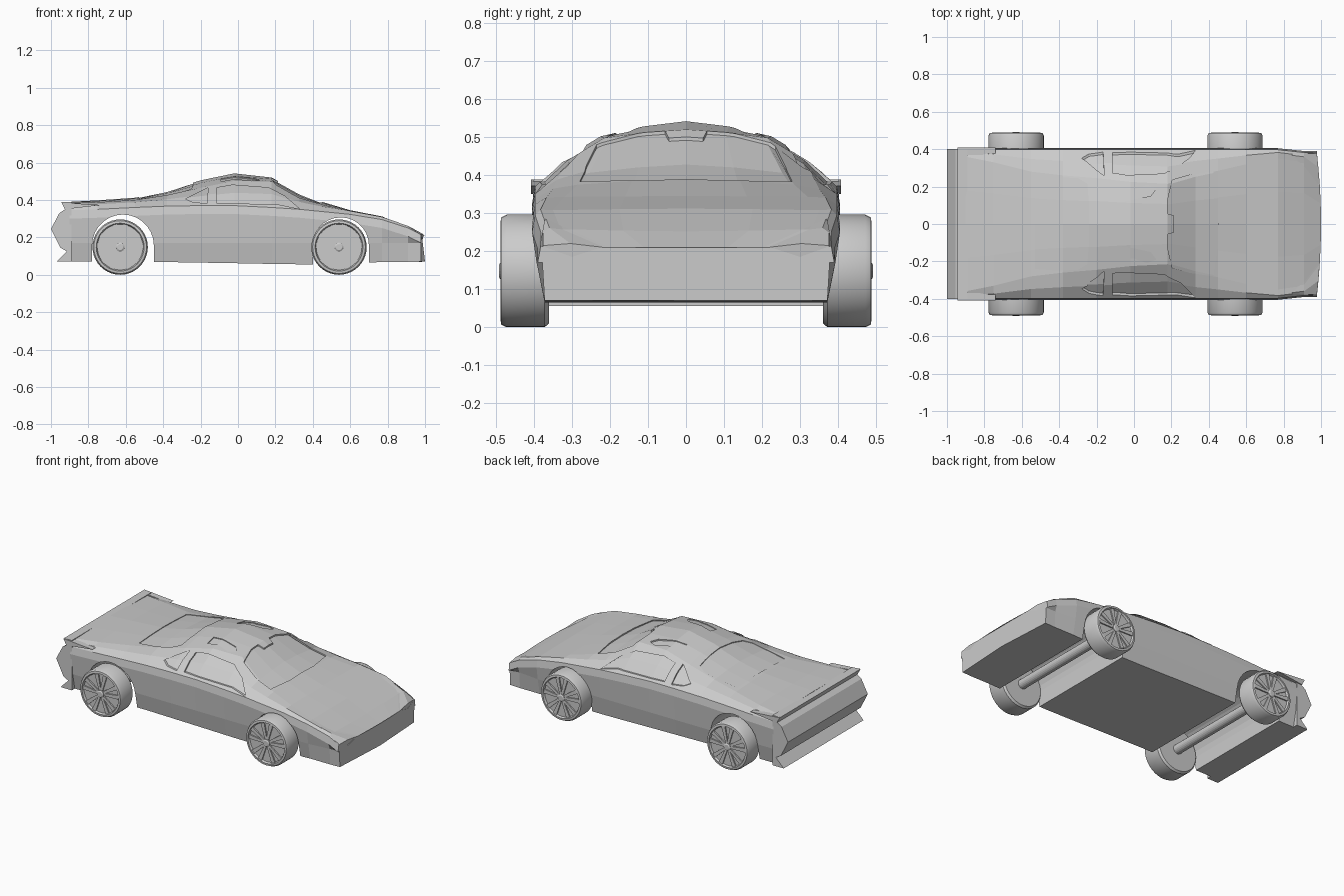
import bpy, bmesh, math
from mathutils import Vector, Matrix

if "Cube" in bpy.data.objects:
    bpy.data.objects.remove(bpy.data.objects["Cube"], do_unlink=True)


def finish(name, bm):
    bmesh.ops.remove_doubles(bm, verts=bm.verts, dist=1e-5)
    bmesh.ops.recalc_face_normals(bm, faces=bm.faces)
    mesh = bpy.data.meshes.new(name)
    bm.to_mesh(mesh)
    bm.free()
    obj = bpy.data.objects.new(name, mesh)
    bpy.context.collection.objects.link(obj)
    return obj


def prism(name, outlines, axis, lo, hi):
    """Extrude 2D outlines along one axis; the other two axes keep x, y, z order."""
    bm = bmesh.new()
    for outline in outlines:
        verts = []
        for p in outline:
            co = list(p)
            co.insert(axis, lo)
            verts.append(bm.verts.new(co))
        face = bm.faces.new(verts)
        out = bmesh.ops.extrude_face_region(bm, geom=[face])
        shift = Vector((0, 0, 0))
        shift[axis] = hi - lo
        moved = [g for g in out["geom"] if isinstance(g, bmesh.types.BMVert)]
        bmesh.ops.translate(bm, verts=moved, vec=shift)
    return finish(name, bm)


def lathe(name, profile, center, side=1, steps=32):
    """Turn (radius, y) points about a sideways axle."""
    bm = bmesh.new()
    verts = [bm.verts.new((r, side * y, 0)) for r, y in profile]
    edges = [bm.edges.new(pair) for pair in zip(verts, verts[1:])]
    bmesh.ops.spin(bm, geom=verts + edges, cent=(0, 0, 0), axis=(0, 1, 0),
                   angle=math.tau, steps=steps, use_duplicate=False)
    obj = finish(name, bm)
    obj.data.transform(Matrix.Translation(center))
    return obj


def boolean(obj, cutter, operation):
    mod = obj.modifiers.new("cut", 'BOOLEAN')
    mod.operation, mod.solver, mod.object = operation, 'EXACT', cutter
    bpy.context.view_layer.objects.active = obj
    bpy.ops.object.modifier_apply(modifier=mod.name)


# Body stations: x, floor z, centre top z, shoulder z, roof edge y, roof edge z
STATIONS = [
    (-.90, .07, .390, .345, .36, .383),
    (-.75, .07, .398, .350, .33, .388),
    (-.55, .068, .412, .360, .28, .400),
    (-.38, .068, .447, .367, .26, .425),
    (-.20, .065, .505, .370, .245, .465),
    (-.02, .062, .542, .370, .225, .502),
    (.18, .058, .520, .360, .215, .498),
    (.33, .056, .437, .350, .26, .412),
    (.45, .056, .390, .338, .285, .375),
    (.60, .062, .345, .323, .32, .343),
    (.77, .068, .312, .295, .35, .308),
    (.91, .068, .252, .250, .33, .258),
    (1.0, .07, .210, .215, .22, .210),
]


def section(x, floor, top, shoulder, edge_y, edge_z, inset):
    width = .405 if x < .9 else .39
    low = min(.17, shoulder - .04)
    half = [(0, floor), (.372, floor), (width - .012, low), (width, shoulder - .045),
            (width - .008, shoulder),
            ((width + edge_y) / 2 + .005, (shoulder + edge_z) / 2 + .008),
            (edge_y, edge_z), (edge_y * .5, top - (top - edge_z) * .35), (0, top)]
    ring = half + [(-y, z) for y, z in reversed(half[1:-1])]
    points = []
    for y, z in ring:
        p = Vector((y, z))
        p += (Vector((0, .2)) - p).normalized() * inset
        sweep = .15 * y * y if x > .95 else 0
        points.append((x - sweep, p.x, p.y))
    return points


def hull(name, inset=0):
    bm = bmesh.new()
    rings = [[bm.verts.new(p) for p in section(*s, inset)] for s in STATIONS]
    for a, b in zip(rings, rings[1:]):
        for i in range(len(a)):
            j = (i + 1) % len(a)
            bm.faces.new((a[i], a[j], b[j], b[i]))
    bm.faces.new(rings[0])
    bm.faces.new(rings[-1])
    return finish(name, bm)


body = hull("body")

# Stepped tail with lip, pointed bumper and diffuser
tail = [(-.89, .07), (-.97, .07), (-.915, .125), (-.95, .145), (-1, .245),
        (-.955, .33), (-.925, .35), (-.945, .388), (-.89, .388)]
prism("tail", [tail], 1, -.402, .402)
for side, label in ((1, "left"), (-1, "right")):
    fin = [(-.945, .388), (-.925, .35), (-.74, .372)]
    prism(label + "_rear_fin", [fin], 1, side * .37, side * .408)

# Wheel arches open across the whole underside
for x, r in ((-.615, .165), (.55, .15)):
    arc = [(x + r * math.cos(i * math.pi / 14), .157 + r * math.sin(i * math.pi / 14))
           for i in range(15)]
    arch = prism("arch_cutter", [arc + [(x - r, 0), (x + r, 0)]], 1, -.6, .6)
    boolean(body, arch, 'DIFFERENCE')
    bpy.data.objects.remove(arch, do_unlink=True)


def panel(name, outline, axis, lo, hi, depth=.009):
    """Sink a panel into the body surface."""
    cutter = prism("panel_cutter", [outline], axis, lo, hi)
    sunk = hull(name, depth)
    boolean(sunk, cutter, 'INTERSECT')
    boolean(body, cutter, 'DIFFERENCE')
    bpy.data.objects.remove(cutter, do_unlink=True)


def both(half):
    return half + [(x, -y) for x, y in reversed(half)]


# Windscreen and engine cover
panel("windscreen", both([(.215, .045), (.18, .055), (.178, .12), (.205, .235),
                          (.30, .262), (.425, .28), (.45, .12)]), 2, .33, .7)
panel("engine_cover", both([(-.53, .24), (-.40, .25), (-.30, .245), (-.25, .215),
                            (-.24, .1)]), 2, .345, .7, .005)

# Side windows, roof hatches and headlights on both sides
quarter = [(-.28, .405), (-.16, .465), (-.165, .382), (-.24, .388)]
door = [(-.115, .465), (-.03, .48), (.165, .465), (.25, .42), (.33, .352),
        (.22, .375), (-.115, .385)]
hatch = [(-.09, .115), (-.09, .18), (0, .185), (.07, .21), (.12, .19), (.09, .15), (0, .13)]
lamp = [(.21, .214), (.37, .285), (.383, .215), (.30, .185)]
for s, label in ((1, "left"), (-1, "right")):
    panel(label + "_quarter_window", quarter, 1, s * .2, s * .6)
    panel(label + "_door_window", door, 1, s * .2, s * .6)
    panel(label + "_roof_hatch", [(x, s * y) for x, y in hatch], 2, .46, .7, .005)
    panel(label + "_headlight", [(s * y, z) for y, z in lamp], 0, .76, 1.1, .006)

# Wheels with paired spokes, and axles
TYRE = [(0, .36), (.138, .36), (.148, .372), (.148, .472), (.141, .486),
        (.128, .488), (.122, .476), (0, .476)]
HUB = [(0, .47), (.024, .47), (.024, .487), (.016, .492), (0, .492)]
SPOKE = [(.018, -.007), (.124, -.013), (.124, .013), (.018, .007)]
for x, end in ((-.63, "rear"), (.54, "front")):
    center = Vector((x, 0, .148))
    for s, label in ((1, "left"), (-1, "right")):
        name = f"{end}_{label}_"
        wheel = lathe(name + "wheel", TYRE, center, s, 40)
        lathe(name + "hub", HUB, center, s, 16)
        spokes = []
        for k in range(10):
            a = math.tau * (k // 2) / 5 + (.24 if k % 2 else -.24) + math.pi / 2
            c, n = math.cos(a), math.sin(a)
            spokes.append([(x + u * c - v * n, .148 + u * n + v * c) for u, v in SPOKE])
        prism(name + "spokes", spokes, 1, s * .47, s * .484)
        bpy.ops.object.select_all(action='DESELECT')
        wheel.select_set(True)
        bpy.context.view_layer.objects.active = wheel
        bpy.ops.object.shade_smooth_by_angle(angle=math.radians(30))
    lathe(end + "_axle", [(.03, -.37), (.03, .37)], center, 1, 20)
